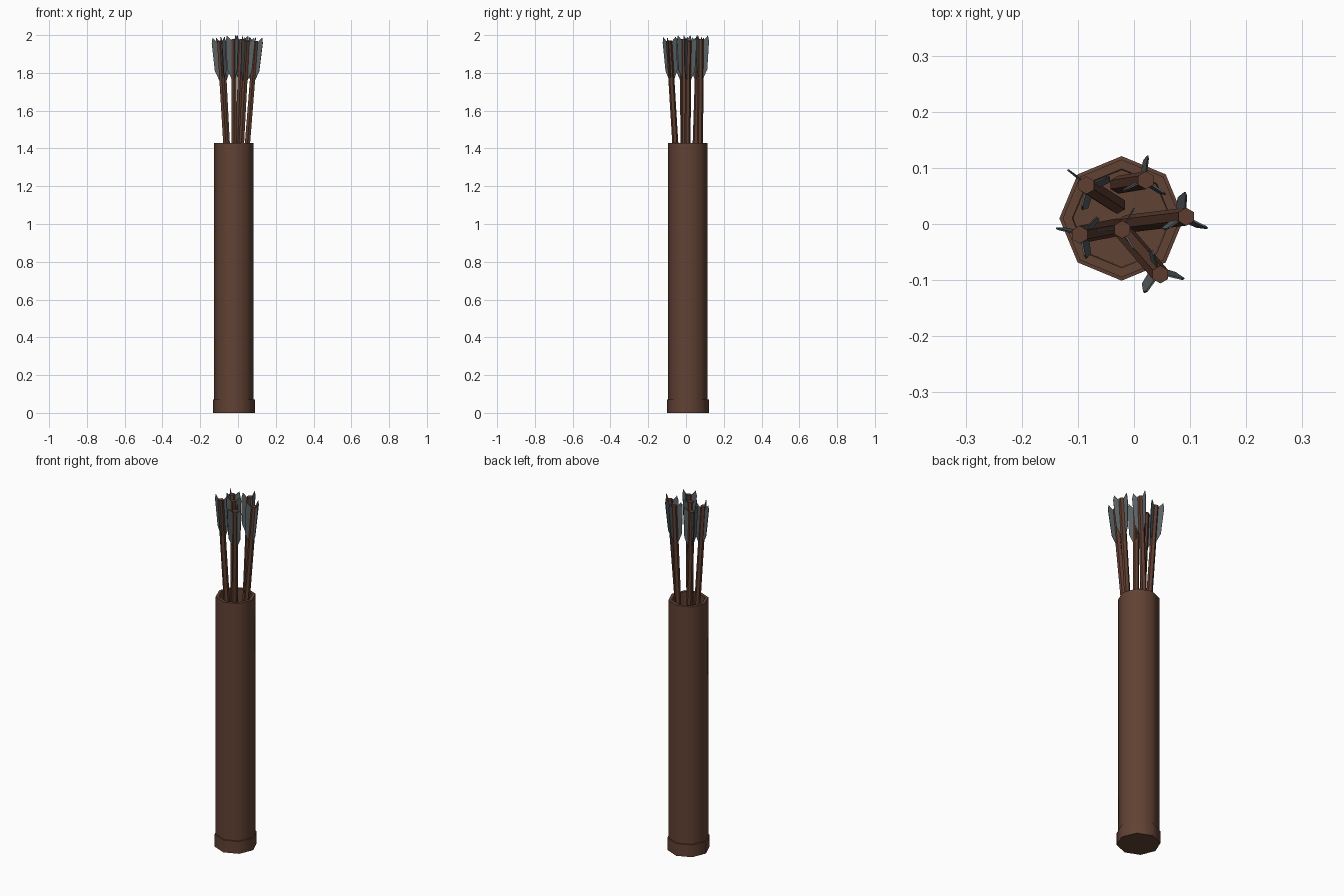
import bpy, bmesh, math
from mathutils import Vector

if "Cube" in bpy.data.objects:
    bpy.data.objects.remove(bpy.data.objects["Cube"])

CX, CY = -0.022, 0.01   # axis of the quiver


def material(name, rgb):
    m = bpy.data.materials.new(name)
    m.diffuse_color = (*rgb, 1)
    m.use_nodes = True
    m.node_tree.nodes["Principled BSDF"].inputs["Base Color"].default_value = m.diffuse_color
    return m


LEATHER = material("brown leather", (0.120, 0.054, 0.034))
WOOD = material("reddish wood", (0.112, 0.047, 0.029))
FEATHER = material("grey feather", (0.105, 0.122, 0.130))


def finish(bm, name, mats, smooth=False):
    bmesh.ops.recalc_face_normals(bm, faces=bm.faces)
    mesh = bpy.data.meshes.new(name)
    bm.to_mesh(mesh)
    bm.free()
    obj = bpy.data.objects.new(name, mesh)
    bpy.context.collection.objects.link(obj)
    for m in mats:
        mesh.materials.append(m)
    if smooth:
        bpy.ops.object.select_all(action='DESELECT')
        obj.select_set(True)
        bpy.context.view_layer.objects.active = obj
        bpy.ops.object.shade_smooth_by_angle(angle=math.radians(50))
    return obj


def lathe(name, profile, sides=8):
    """Octagonal turned part; first and last rings are capped."""
    bm = bmesh.new()
    rings = []
    for r, z in profile:
        rings.append([bm.verts.new((CX + r * math.cos(math.tau * i / sides),
                                    CY + r * math.sin(math.tau * i / sides), z))
                      for i in range(sides)])
    for a, b in zip(rings, rings[1:]):
        for i in range(sides):
            j = (i + 1) % sides
            bm.faces.new((a[i], a[j], b[j], b[i]))
    bm.faces.new(rings[0])
    bm.faces.new(rings[-1])
    return finish(bm, name, [LEATHER], smooth=True)


# quiver tube, hollow with a floor, and its base cap
lathe("quiver_tube", [(0.105, 0.03), (0.105, 1.43), (0.088, 1.43), (0.086, 0.08)])
lathe("base_cap", [(0.111, 0), (0.111, 0.07), (0.100, 0.072)])

# fletching outline: (distance along shaft from its top, distance from axis)
VANE = [(-0.22, 0.010), (-0.16, 0.036), (-0.01, 0.044), (0.018, 0.038), (-0.012, 0.010)]


def arrow(name, top, bottom, spin):
    top, bottom = Vector(top), Vector(bottom)
    axis = (top - bottom).normalized()
    u = (Vector((1, 0, 0)) - axis * axis.x).normalized()
    v = axis.cross(u)

    def direction(deg):
        a = math.radians(deg)
        return u * math.cos(a) + v * math.sin(a)

    bm = bmesh.new()
    # hexagonal shaft
    ends = [[bm.verts.new(p + direction(60 * i + 30) * 0.016) for i in range(6)]
            for p in (bottom, top)]
    for i in range(6):
        j = (i + 1) % 6
        bm.faces.new((ends[0][i], ends[0][j], ends[1][j], ends[1][i]))
    bm.faces.new(ends[0])
    bm.faces.new(ends[1])
    # three thin vanes
    for k in range(3):
        out = direction(spin + 120 * k)
        side = axis.cross(out) * 0.0015
        left, right = [[bm.verts.new(top + axis * s + out * r + side * sg) for s, r in VANE]
                       for sg in (-1, 1)]
        faces = [bm.faces.new(left), bm.faces.new(right)]
        for i in range(len(VANE)):
            j = (i + 1) % len(VANE)
            faces.append(bm.faces.new((left[i], left[j], right[j], right[i])))
        for f in faces:
            f.material_index = 1
    return finish(bm, name, [WOOD, FEATHER])


# six arrows: top point, bottom point, vane rotation
ARROWS = [
    ((-0.021, -0.010, 1.98), (-0.021, -0.010, 0.50), 61),
    ((0.093, 0.013, 1.97), (-0.015, 0.000, 0.60), 92),
    ((0.047, -0.090, 1.97), (-0.020, -0.012, 0.70), 109),
    ((0.021, 0.078, 1.98), (-0.028, 0.070, 0.80), 85),
    ((-0.085, 0.069, 1.97), (-0.030, 0.034, 0.90), 140),
    ((-0.097, -0.019, 1.97), (-0.030, -0.006, 0.85), 165),
]
for n, (t, b, s) in enumerate(ARROWS, 1):
    arrow(f"arrow_{n}", t, b, s)
